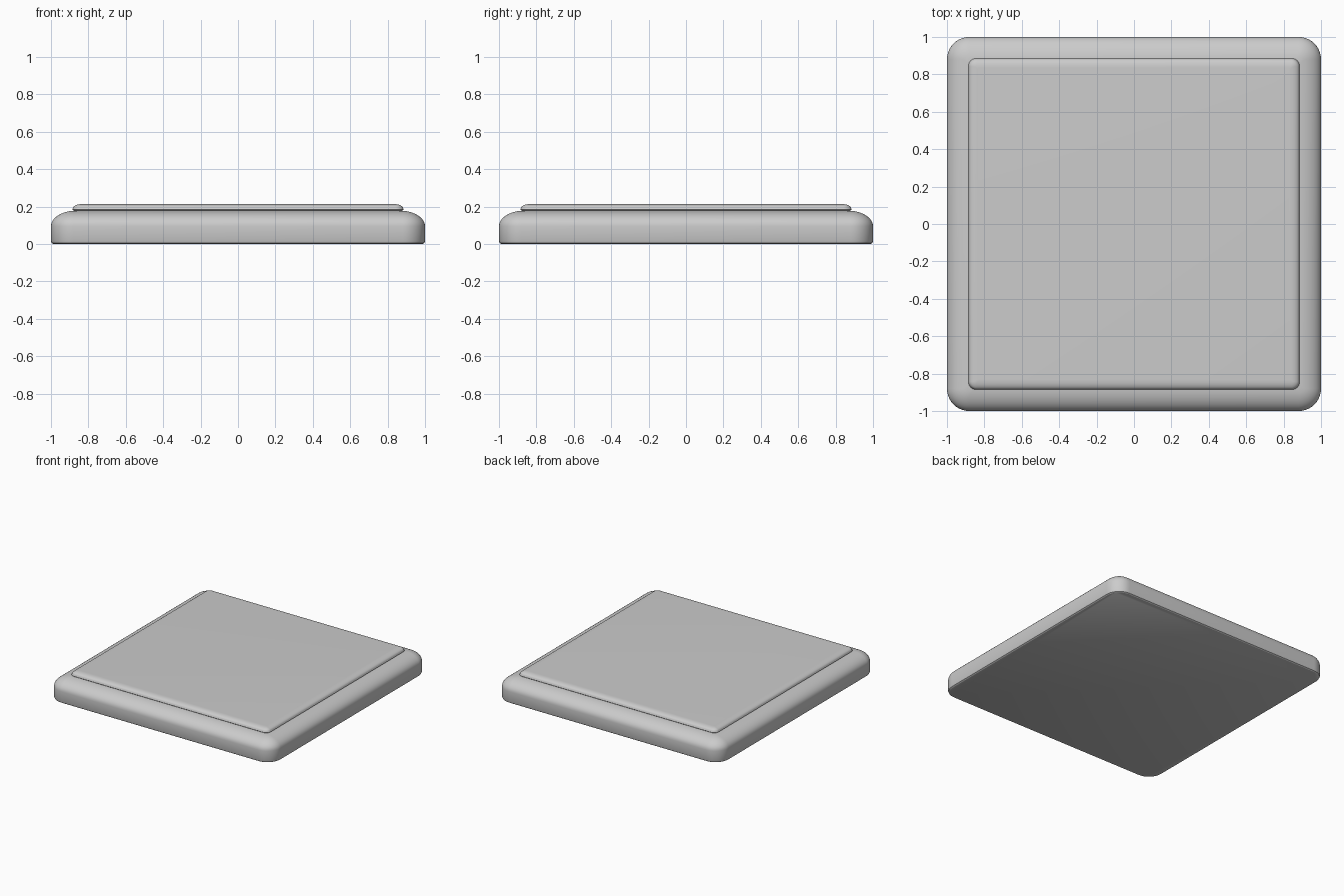
import bpy, bmesh
from math import sin, cos, pi

if "Cube" in bpy.data.objects:
    bpy.data.objects.remove(bpy.data.objects["Cube"])


def rounded_square(half, radius, z, steps=10):
    pts = []
    for q in range(4):
        sx, sy = [(1, 1), (-1, 1), (-1, -1), (1, -1)][q]
        for i in range(steps + 1):
            a = (q + i / steps) * pi / 2
            pts.append((sx * (half - radius) + radius * cos(a),
                        sy * (half - radius) + radius * sin(a), z))
    return pts


def loft(name, profile):
    """Stack rounded squares given as (half width, corner radius, z), capped."""
    bm = bmesh.new()
    rings = [[bm.verts.new(p) for p in rounded_square(*ring)] for ring in profile]
    n = len(rings[0])
    for low, high in zip(rings, rings[1:]):
        for i in range(n):
            j = (i + 1) % n
            bm.faces.new((low[i], low[j], high[j], high[i]))
    bm.faces.new(rings[0][::-1])
    bm.faces.new(rings[-1])
    mesh = bpy.data.meshes.new(name)
    bm.to_mesh(mesh)
    bm.free()
    obj = bpy.data.objects.new(name, mesh)
    bpy.context.collection.objects.link(obj)
    bpy.ops.object.select_all(action='DESELECT')
    obj.select_set(True)
    bpy.context.view_layer.objects.active = obj
    bpy.ops.object.shade_smooth_by_angle(angle=pi / 6)
    return obj


# Base slab: small foot chamfer, upright side, broad rounded shoulder
base = [(0.988, 0.11, 0.0), (0.996, 0.116, 0.005), (1.0, 0.12, 0.015)]
for i in range(11):
    a = i / 10 * pi / 2
    inset = 0.135 * (1 - cos(a))
    base.append((1 - inset, max(0.12 - inset, 0.03), 0.095 + 0.083 * sin(a)))
loft("base_slab", base)

# Raised panel: undercut lower edge and softly rounded rim
panel = [(0.872, 0.03, 0.168), (0.875, 0.033, 0.176), (0.886, 0.044, 0.184)]
for i in range(7):
    a = i / 6 * pi / 2
    inset = 0.048 * (1 - cos(a))
    panel.append((0.883 - inset, max(0.042 - inset, 0.008), 0.19 + 0.023 * sin(a)))
loft("raised_panel", panel)
